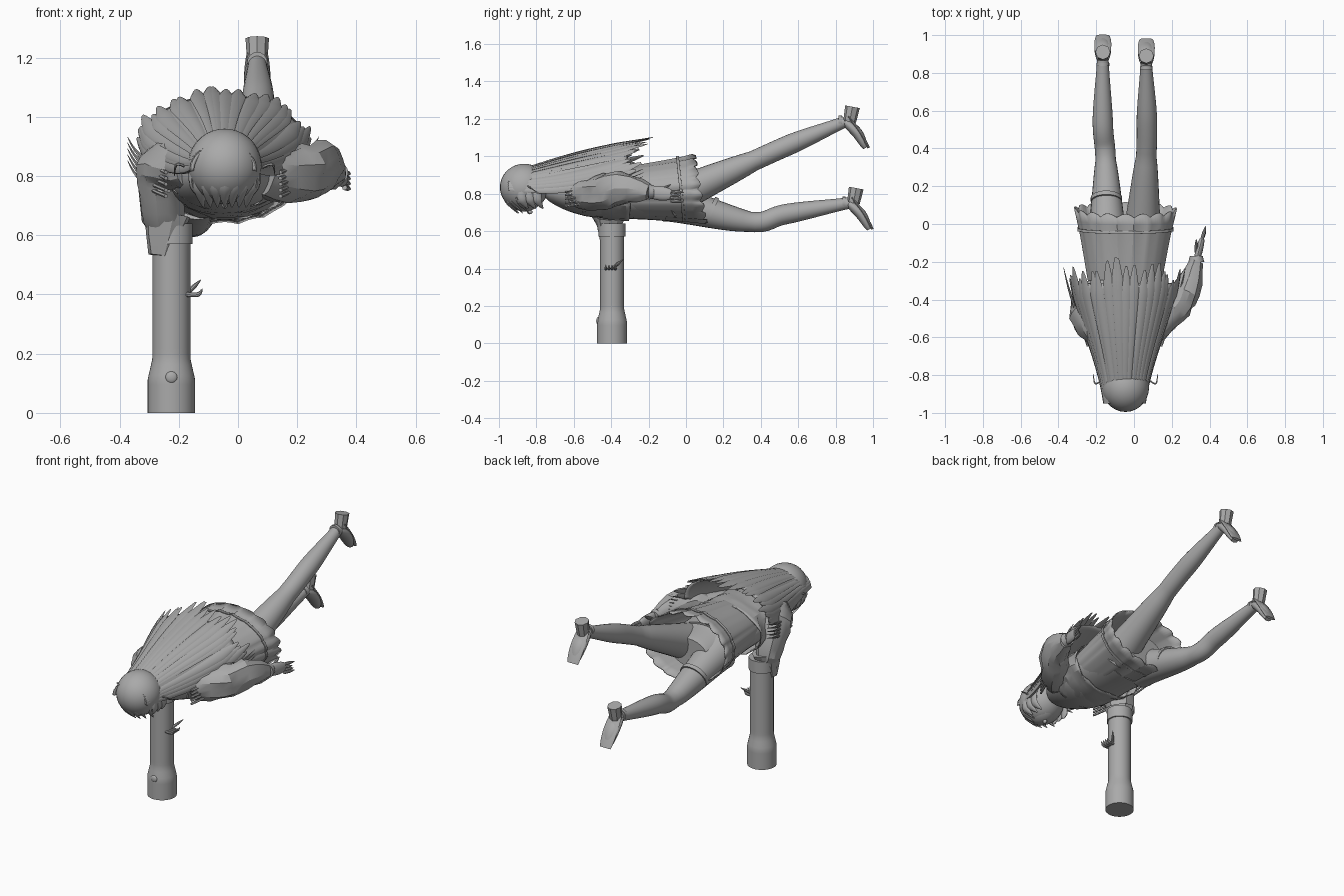
import bpy, bmesh, random
from math import sin, cos, pi, tau, radians
from mathutils import Vector

random.seed(4)
cube = bpy.data.objects.get("Cube")
if cube:
    bpy.data.objects.remove(cube)

GREY = (.4, .4, .4, 1)
clay = bpy.data.materials.new("grey clay")
clay.use_nodes = True
clay.diffuse_color = GREY
clay.node_tree.nodes["Principled BSDF"].inputs["Base Color"].default_value = GREY

SIDEWAYS, LENGTHWAYS, UPWARD = Vector((1, 0, 0)), Vector((0, 1, 0)), Vector((0, 0, 1))


def finish(bm, name, crease=40, thickness=0):
    bmesh.ops.recalc_face_normals(bm, faces=bm.faces)
    mesh = bpy.data.meshes.new(name)
    bm.to_mesh(mesh)
    bm.free()
    mesh.materials.append(clay)
    obj = bpy.data.objects.new(name, mesh)
    bpy.context.collection.objects.link(obj)
    bpy.ops.object.select_all(action="DESELECT")
    obj.select_set(True)
    bpy.context.view_layer.objects.active = obj
    bpy.ops.object.shade_smooth_by_angle(angle=radians(crease))
    if thickness:
        obj.modifiers.new("Thickness", "SOLIDIFY").thickness = thickness


def bridge(bm, rows, closed):
    """Fill quads between neighbouring rows of vertices."""
    for lower, upper in zip(rows, rows[1:]):
        for k in range(0 if closed else 1, len(lower)):
            bm.faces.new((lower[k], lower[k - 1], upper[k - 1], upper[k]))


def ease(t):
    return t * t * (3 - 2 * t)


def smooth_path(joints, steps):
    """Curve through the joints, with eased tangents."""
    joints = [Vector(joint) for joint in joints]
    final = len(joints) - 1
    path = []
    for i in range(final):
        start, end = joints[i], joints[i + 1]
        leave = (end - joints[max(i - 1, 0)]) / 2
        arrive = (joints[min(i + 2, final)] - start) / 2
        for step in range(steps):
            t = step / steps
            path.append(start.lerp(end, ease(t)) + leave * t * (1 - t) ** 2 - arrive * t * t * (1 - t))
    return path + [joints[-1]]


def limb(name, joints, radius, flat=1, side=SIDEWAYS, sides=16, steps=8,
         capped=True, jitter=0, bend=None, crease=40, thickness=0):
    """Skin a path with ellipses; radius is a number or a rule along the path."""
    path = smooth_path(joints, steps)
    final = len(path) - 1
    bm = bmesh.new()
    rings = []
    for i, centre in enumerate(path):
        t = i / final
        along = (path[min(i + 1, final)] - path[max(i - 1, 0)]).normalized()
        across = (side - along * along.dot(side)).normalized()
        height = along.cross(across) * flat
        size = radius(t) if callable(radius) else radius
        ring = []
        for k in range(sides):
            angle = tau * k / sides
            reach = size * random.uniform(1 - jitter, 1 + jitter)
            point = centre + (across * cos(angle) + height * sin(angle)) * reach
            ring.append(bm.verts.new(bend(point, angle, t) if bend else point))
        rings.append(ring)
    bridge(bm, rings, closed=True)
    if capped:
        bm.faces.new(rings[0])
        bm.faces.new(rings[-1])
    finish(bm, name, crease, thickness)


def ball(name, centre, size):
    bm = bmesh.new()
    bmesh.ops.create_uvsphere(bm, u_segments=28, v_segments=18, radius=1)
    bmesh.ops.scale(bm, vec=size, verts=bm.verts)
    bmesh.ops.translate(bm, vec=centre, verts=bm.verts)
    finish(bm, name)


def taper(start, end):
    return lambda t: start + (end - start) * t


def pointed(width):
    """Full for most of the length, then narrowing to a tip."""
    return lambda t: width * min(1, 2 * (1.05 - t))


# Torch-shaped stand with a wide foot, collar and button
foot = Vector((-.225, -.395, 0))


def stand_radius(t):
    return .064 + .016 * min(1, max(0, 3.3 - 10 * t))


limb("stand", [foot, foot + UPWARD * .63], stand_radius, sides=40, steps=40)
limb("stand_collar", [foot + UPWARD * .57, foot + UPWARD * .64], .072, sides=40)
ball("stand_button", foot + Vector((0, -.075, .12)), (.02, .01, .02))


# Legs: full thigh, rounded calf and slim ankle
def leg_radius(t):
    return .031 + .023 * ease(min(1, 3 - 3 * t)) + .17 * max(0, 1 / 3 - t)


LEGS = {"left": [(.04, -.1, .77), (.065, .36, .975), (.068, .55, 1.06), (.065, .85, 1.185)],
        "right": [(-.14, -.1, .76), (-.15, .34, .65), (-.165, .53, .69), (-.165, .87, .75)]}
for name, joints in LEGS.items():
    limb(name + "_leg", joints, leg_radius, sides=24, steps=10)
    # High-heeled shoe hung from the ankle
    ankle = Vector(joints[-1])
    toe = ankle + Vector((0, .11, -.14))
    ball_of_foot = ankle + Vector((0, .065, -.06))
    back = LENGTHWAYS * .017
    limb(name + "_shoe", [ankle, ball_of_foot, toe], lambda t: .031 + .018 * sin(pi * t) - .01 * t,
         flat=.65, sides=20)
    limb(name + "_sole", [ankle + back + UPWARD * .03, ball_of_foot + back, toe + back],
         lambda t: .035 + .01 * sin(pi * t), flat=.2)
    heel = ankle + LENGTHWAYS * .025
    limb(name + "_heel", [heel, heel + Vector((0, .015, .08))], taper(.034, .04), sides=8, crease=25)
    limb(name + "_ankle_strap", [ankle - back * 2, ankle - back], .034)
limb("stocking_band", [(-.146, .12, .71), (-.146, .14, .7)], .083, sides=28)

# Torso and open jacket
neck, waist, rear = Vector((-.045, -.75, .81)), Vector((-.05, -.45, .8)), Vector((-.05, -.1, .78))
limb("torso", [neck, waist, rear], lambda t: .05 + .15 * sin(pi * min(t, .6)), flat=.65, sides=32, jitter=.01)
limb("jacket", [neck + LENGTHWAYS * .2, waist + LENGTHWAYS * .15], taper(.19, .23), flat=.65,
     sides=26, capped=False, jitter=.05, crease=25, thickness=.006)


# Pleated skirt with a scalloped, slanted hem
def pleat(point, angle, t):
    fold = abs(sin(angle * 9)) * t
    point += Vector((cos(angle), 0, sin(angle))) * fold * .01
    point.y += fold * .02 * (t > .9) - (point.z - .82) * t / 8
    return point


hem = Vector((-.045, .065, .825))
limb("skirt", [waist, hem], taper(.16, .265), flat=.72, sides=108, capped=False,
     bend=pleat, crease=25, thickness=.006)
limb("skirt_trim", [hem - LENGTHWAYS * .1, hem - LENGTHWAYS * .085], .25, flat=.72, sides=108,
     capped=False, bend=lambda point, angle, t: pleat(point, angle, .8), crease=25, thickness=.005)
limb("hips", [rear, rear + LENGTHWAYS * .14], taper(.17, .12), flat=.7, sides=28)

# Loose creased sleeves and cuffs
wrist = Vector((.33, -.2, .81))
limb("left_sleeve", [(.08, -.6, .8), (.2, -.46, .8), (.28, -.35, .83), wrist],
     lambda t: .055 + .035 * sin(pi * t) - .02 * t,
     flat=1.2, sides=14, steps=3, jitter=.12, crease=25)
limb("left_cuff", [wrist, wrist + LENGTHWAYS * .03], taper(.042, .034))
limb("right_sleeve", [(-.16, -.63, .82), (-.25, -.48, .82), (-.25, -.4, .62)], lambda t: .06 + .03 * sin(pi * t),
     sides=14, steps=5, jitter=.1, crease=25)
limb("right_cuff", [(-.24, -.41, .67), (-.26, -.42, .53)], lambda t: .06 + .02 * cos(3 * t),
     sides=10, steps=2, jitter=.08, crease=20)

# Trailing hand, and fingers reaching out of the stand
palm = wrist + Vector((.03, .12, -.015))
limb("left_hand", [wrist, palm], lambda t: .013 + .006 * sin(pi * t), flat=2)
limb("left_thumb", [wrist + LENGTHWAYS * .05, wrist + Vector((0, .12, .04))], pointed(.009), sides=8)
grip = foot + Vector((.05, 0, .4))
limb("right_thumb", [grip, grip + Vector((.05, .06, .05))], pointed(.008), sides=8)
for i in range(4):
    knuckle = palm + UPWARD * .017 * (i - 2)
    limb("left_finger", [knuckle, knuckle + Vector((.02, .07 - .01 * (i % 3), -.005))], pointed(.009), sides=8)
    root = grip + LENGTHWAYS * .017 * (i - 2)
    limb("right_finger", [root, root + SIDEWAYS * .04, root + Vector((.055, 0, .02))],
         pointed(.008), side=LENGTHWAYS, sides=8, steps=4)

# Head with the face turned down
head = Vector((-.045, -.865, .82))
ball("head", head, (.1, .115, .115))
ball("nose", head + Vector((0, .03, -.118)), (.01, .014, .012))
ball("hair_cap", head + UPWARD * .015, (.125, .13, .125))


# Long hair spreading in a fan from the crown
def fan(t, angle):
    spread = .11 + .1 * t + .1 * ease(t)
    base = .82 + .13 * t * t - .03 * sin(pi * t)
    arch = .09 + .06 * t + .08 * sin(pi * t)
    return Vector((spread * cos(angle) - .05, .76 * t - .95, base + arch * sin(angle)))


bm = bmesh.new()
sheet = [[bm.verts.new(fan(i / 24, pi * k / 36)) for k in range(37)] for i in range(21)]
bridge(bm, sheet, closed=False)
finish(bm, "hair_sheet", thickness=.012)

STRANDS = 22
for i in range(STRANDS):
    angle = pi * (i + random.random()) / STRANDS
    length = random.uniform(.93, 1.03) - .08 * abs(cos(angle))
    path = [fan(length * step / 9, angle) for step in range(10)]
    limb("hair_strand", path, lambda t: (.01 + .023 * t) * min(1, 5 * (1.03 - t)), flat=.25,
         side=Vector((-sin(angle), 0, cos(angle) / 2)), sides=8, steps=3, crease=60)

# Stray wisps, side locks and thin curls on both sides
for s in (-1, 1):
    for i in range(5):
        drop = UPWARD * .02 * i
        path = [fan(t, pi / 2 - s * pi / 2) + SIDEWAYS * s * .02 * t - drop for t in (.4, .6, .8, .95)]
        limb("hair_wisp", path, pointed(.007), sides=6)
    for i in range(3):
        root = head + Vector((s * .11, .04 * i - .01, .02))
        limb("side_lock", [root, root - UPWARD * .07, root + Vector((-s * .03, .03, -.12))],
             pointed(.024), flat=.4, side=LENGTHWAYS, sides=8)
    temple = head + Vector((s * .11, .05, 0))
    limb("thin_curl", [temple, temple + Vector((s * .05, -.03, .02)), temple + Vector((s * .06, .03, -.02))],
         pointed(.005), side=UPWARD, sides=6)

# Fringe wrapping round the forehead
for i in range(-3, 4):
    root = head + Vector((.028 * i, .007 * i * i - .115, .01))
    limb("fringe", [root, root + Vector((0, .02, -.07)), root + Vector((-.004 * i, .08, -.135))],
         pointed(.022), flat=.4, sides=8)
